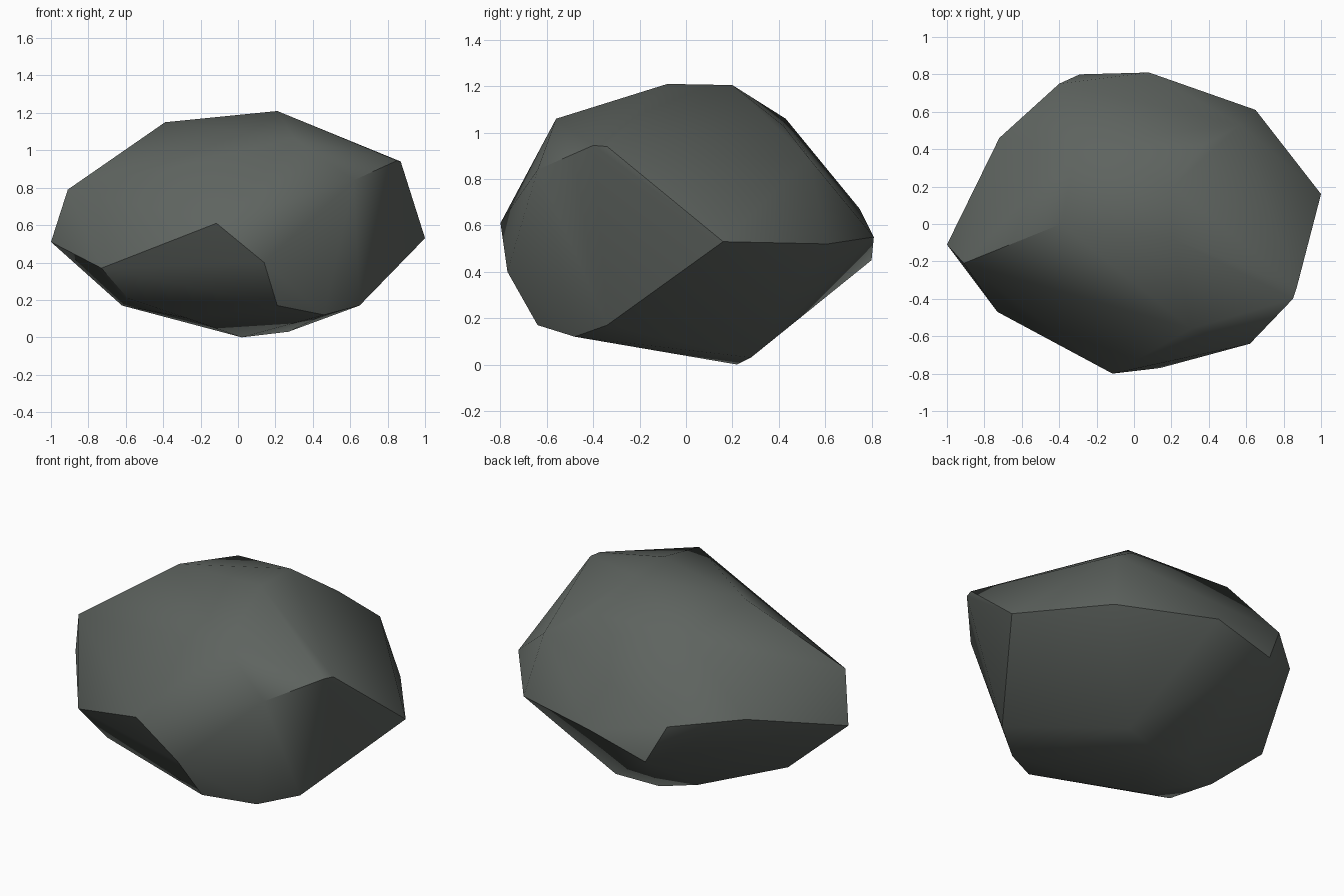
import bpy, bmesh, math

if "Cube" in bpy.data.objects:
    bpy.data.objects.remove(bpy.data.objects["Cube"])

# corner points of the boulder, grouped by height
CROWN = [(.21, .20, 1.205), (.21, -.08, 1.21), (-.39, 0, 1.15), (-.30, .43, 1.06),
         (.37, .42, 1.03), (.305, -.56, 1.06), (.87, -.34, .94), (.85, -.40, .945)]
SHOULDER = [(.57, .53, .89), (.62, -.64, .84), (-.91, -.21, .79), (-.72, .46, .69),
            (-.40, .75, .67), (-.115, -.80, .61)]
GIRTH = [(-1, -.11, .51), (1, .16, .53), (.65, .61, .52), (.08, .81, .55),
         (-.29, .80, .45), (.14, -.77, .40), (-.73, -.47, .37)]
BASE = [(-.59, -.40, .21), (-.62, -.08, .17), (.21, -.64, .17), (.65, -.34, .17),
        (.46, -.48, .12), (-.28, -.33, .105), (.27, -.18, .075), (-.22, .20, .065),
        (.27, .28, .03), (.02, .22, 0)]

# faceted stone: convex shell around the corners
bm = bmesh.new()
for p in CROWN + SHOULDER + GIRTH + BASE:
    bm.verts.new(p)
hull = bmesh.ops.convex_hull(bm, input=bm.verts[:])
loose = {e for e in hull["geom_interior"] + hull["geom_unused"]
         if isinstance(e, bmesh.types.BMVert)}
bmesh.ops.delete(bm, geom=list(loose), context='VERTS')
bmesh.ops.recalc_face_normals(bm, faces=bm.faces[:])

mesh = bpy.data.meshes.new("boulder")
bm.to_mesh(mesh)
bm.free()
boulder = bpy.data.objects.new("boulder", mesh)
bpy.context.collection.objects.link(boulder)

# dark stone colour
stone = bpy.data.materials.new("dark_stone")
stone.diffuse_color = (.112, .126, .115, 1)
stone.use_nodes = True
stone.node_tree.nodes["Principled BSDF"].inputs["Base Color"].default_value = stone.diffuse_color
mesh.materials.append(stone)

# soft shading, sharp main ridges
bpy.context.view_layer.objects.active = boulder
boulder.select_set(True)
bpy.ops.object.shade_smooth_by_angle(angle=math.radians(40))
